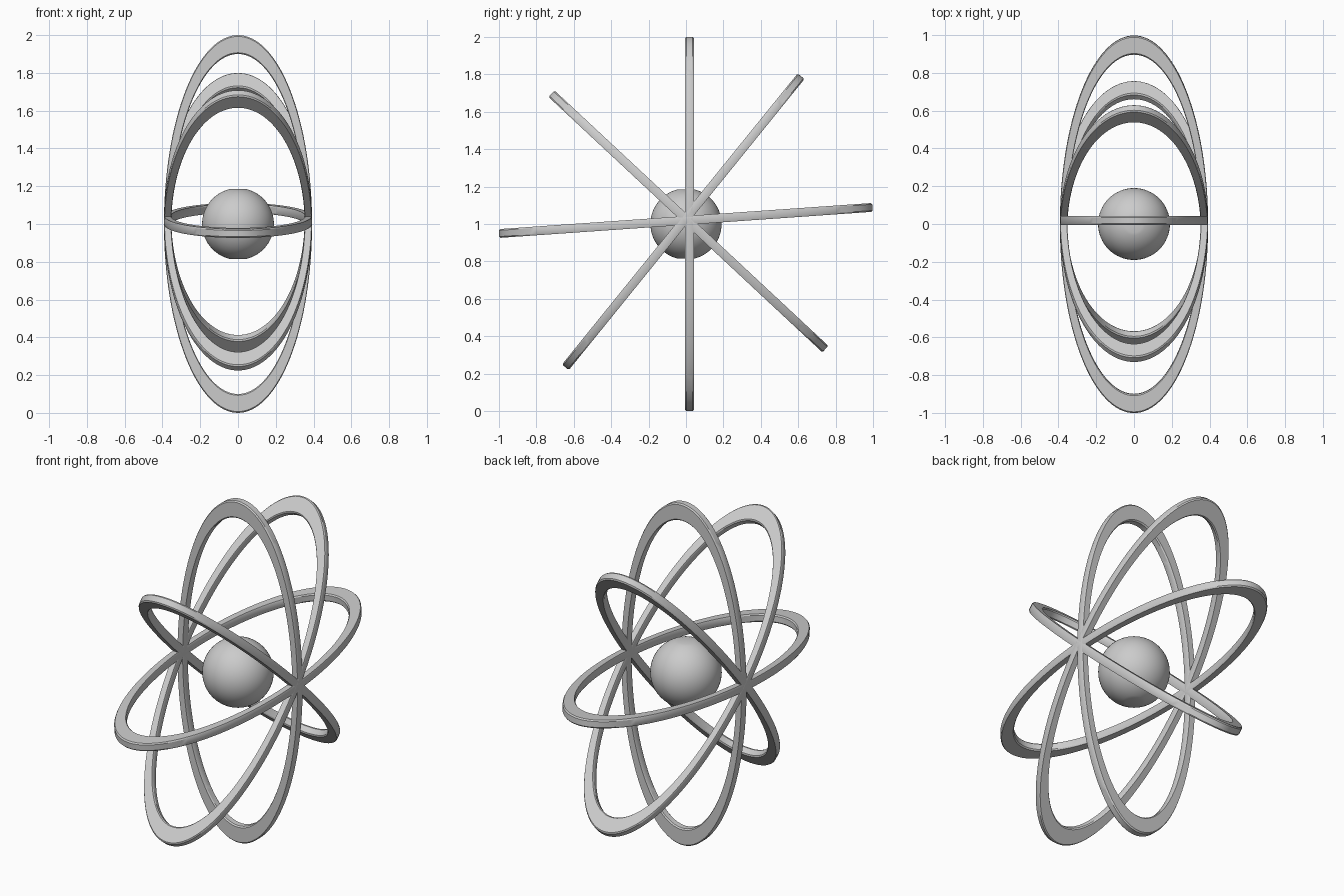
import bpy, bmesh, math
from mathutils import Matrix

if "Cube" in bpy.data.objects:
    bpy.data.objects.remove(bpy.data.objects["Cube"])


def lathe(name, profile, steps, closed, matrix):
    """Revolve an (r, z) profile about z, then place it with a matrix."""
    bm = bmesh.new()
    loops = []
    for i in range(steps):
        a = 2 * math.pi * i / steps
        loops.append([bm.verts.new((r * math.cos(a), r * math.sin(a), z))
                      for r, z in profile])
    n = len(profile)
    for i in range(steps):
        p, q = loops[i], loops[(i + 1) % steps]
        for j in range(n if closed else n - 1):
            k = (j + 1) % n
            bm.faces.new((p[j], q[j], q[k], p[k]))
    if not closed:  # flat caps at the poles
        bm.faces.new([l[0] for l in loops])
        bm.faces.new([l[-1] for l in loops])
    bm.transform(matrix)
    bmesh.ops.recalc_face_normals(bm, faces=bm.faces)
    mesh = bpy.data.meshes.new(name)
    bm.to_mesh(mesh)
    bm.free()
    obj = bpy.data.objects.new(name, mesh)
    bpy.context.collection.objects.link(obj)
    bpy.ops.object.select_all(action='DESELECT')
    obj.select_set(True)
    bpy.context.view_layer.objects.active = obj
    bpy.ops.object.shade_smooth_by_angle(angle=math.radians(30))
    return obj


centre = Matrix.Translation((0, 0, 1))

# Nucleus: ball with small flat poles
R = 0.19
cut = math.asin(0.045 / R)
ball = []
for i in range(33):
    t = cut + (math.pi - 2 * cut) * i / 32
    ball.append((R * math.sin(t), R * math.cos(t)))
lathe("nucleus", ball, 64, False, centre)

# Orbits: bevelled flat rings squashed to ellipses, fanned around the x axis
h, b = 0.0235, 0.007
inner, outer = 0.9, 1.0
section = [(inner + b, -h), (outer - b, -h), (outer, -h + b), (outer, h - b),
           (outer - b, h), (inner + b, h), (inner, h - b), (inner, -h + b)]
for i in range(4):
    place = (centre @ Matrix.Rotation(math.radians(-90 + 47 * i), 4, 'X')
             @ Matrix.Translation((0, 0, 0.019))
             @ Matrix.Diagonal((0.392, 1, 1, 1)))
    lathe(f"orbit_ring_{i + 1}", section, 128, True, place)
